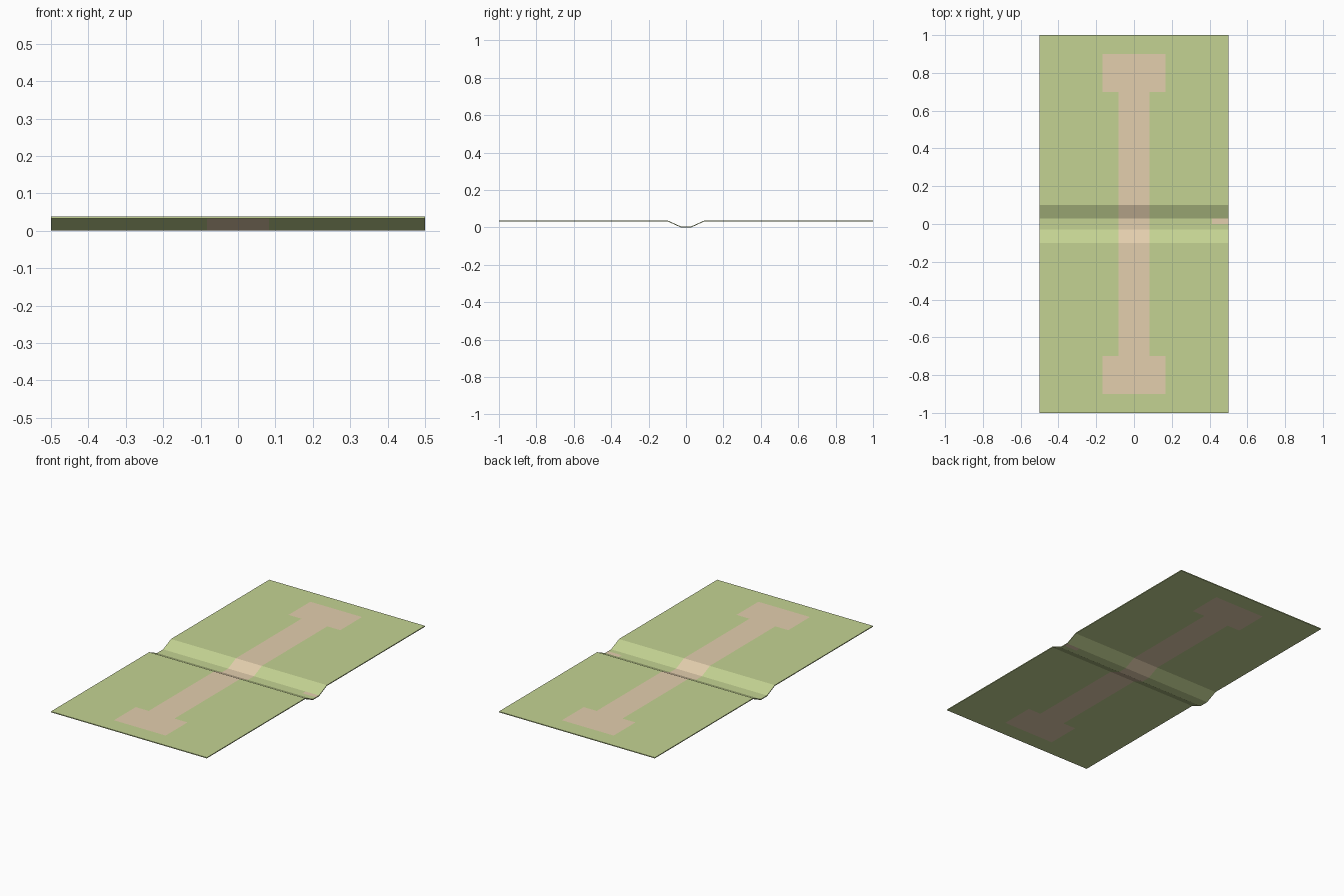
import bpy, bmesh

if "Cube" in bpy.data.objects:
    bpy.data.objects.remove(bpy.data.objects["Cube"])

THICK = 0.005
TOP = 0.0375


def material(name, rgb):
    m = bpy.data.materials.new(name)
    m.diffuse_color = (*rgb, 1)
    m.use_nodes = True
    m.node_tree.nodes["Principled BSDF"].inputs["Base Color"].default_value = m.diffuse_color
    return m


def is_path(x, y):
    # long strip with wider end pads, plus the small patch in the ditch
    strip = abs(x) < 0.083 and abs(y) < 0.9
    pad = abs(x) < 0.166 and 0.7 < abs(y) < 0.9
    patch = x > 0.413 and 0 < y < 0.028
    return strip or pad or patch


# grid lines follow the colour borders and the ditch profile
xs = [-0.5, -0.166, -0.083, 0.083, 0.166, 0.413, 0.5]
half = [0.028, 0.1, 0.7, 0.9, 1.0]
ys = [-y for y in reversed(half)] + [0] + half

# ground sheet with a shallow ditch across the middle
bm = bmesh.new()
rows = [[bm.verts.new((x, y, TOP if abs(y) > 0.05 else THICK)) for x in xs] for y in ys]
for lower, upper in zip(rows, rows[1:]):
    for i in range(len(xs) - 1):
        f = bm.faces.new((lower[i], lower[i + 1], upper[i + 1], upper[i]))
        c = f.calc_center_median()
        f.material_index = int(is_path(c.x, c.y))

# give the sheet its thickness, path colour running through to the underside
top_faces = list(bm.faces)
under = bmesh.ops.duplicate(bm, geom=list(bm.verts) + list(bm.edges) + top_faces)["geom"]
bmesh.ops.translate(bm, vec=(0, 0, -THICK), verts=[g for g in under if isinstance(g, bmesh.types.BMVert)])
bmesh.ops.reverse_faces(bm, faces=[g for g in under if isinstance(g, bmesh.types.BMFace)])
rim = [e for e in bm.edges if e.is_boundary]
bmesh.ops.bridge_loops(bm, edges=rim)
for f in bm.faces:
    if abs(f.normal.z) < 0.1:
        f.material_index = 0
bmesh.ops.recalc_face_normals(bm, faces=bm.faces)

mesh = bpy.data.meshes.new("ground_with_path")
bm.to_mesh(mesh)
bm.free()
mesh.materials.append(material("grass_green", (0.55, 0.65, 0.29)))
mesh.materials.append(material("path_tan", (0.77, 0.62, 0.42)))
bpy.context.collection.objects.link(bpy.data.objects.new("ground_with_path", mesh))
